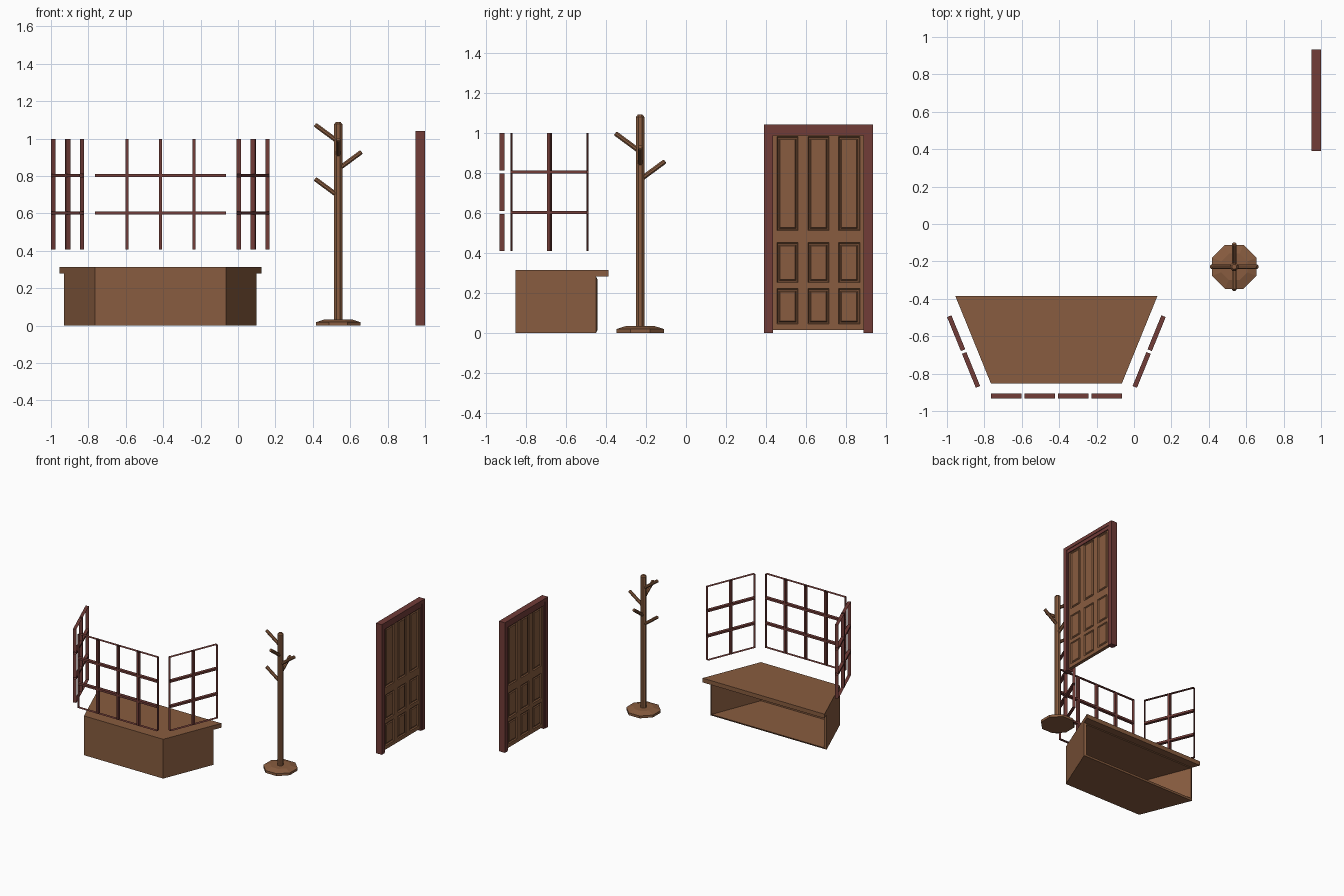
import bpy, bmesh, math
from mathutils import Vector, Matrix

if "Cube" in bpy.data.objects:
    bpy.data.objects.remove(bpy.data.objects["Cube"])


def material(name, rgb):
    m = bpy.data.materials.new(name)
    m.diffuse_color = (*rgb, 1)
    m.use_nodes = True
    m.node_tree.nodes["Principled BSDF"].inputs["Base Color"].default_value = m.diffuse_color
    return m


BROWN = material("brown wood", (0.246, 0.107, 0.050))
RED = material("dark red wood", (0.165, 0.045, 0.039))


def finish(name, bm, mat, fix=True):
    if fix:
        bmesh.ops.recalc_face_normals(bm, faces=bm.faces)
    me = bpy.data.meshes.new(name)
    bm.to_mesh(me)
    bm.free()
    me.materials.append(mat)
    ob = bpy.data.objects.new(name, me)
    bpy.context.collection.objects.link(ob)
    return ob


def prism(pts, offset):
    """Polygon of 3D points extruded along an offset."""
    bm = bmesh.new()
    f = bm.faces.new([bm.verts.new(p) for p in pts])
    r = bmesh.ops.extrude_face_region(bm, geom=[f], use_keep_orig=True)
    moved = [v for v in r["geom"] if isinstance(v, bmesh.types.BMVert)]
    bmesh.ops.translate(bm, verts=moved, vec=offset)
    bmesh.ops.recalc_face_normals(bm, faces=bm.faces)
    return bm


def lathe(name, profile, matrix, mat, sides=8):
    """Closed low-poly turning from (radius to flat side, height) pairs."""
    bm = bmesh.new()
    k = 1 / math.cos(math.pi / sides)
    rings = []
    for r, z in profile:
        angles = [(i + 0.5) * 2 * math.pi / sides for i in range(sides)]
        rings.append([bm.verts.new(matrix @ Vector((r * k * math.cos(a), r * k * math.sin(a), z)))
                      for a in angles])
    for a, b in zip(rings, rings[1:]):
        for i in range(sides):
            j = (i + 1) % sides
            bm.faces.new((a[i], a[j], b[j], b[i]))
    bm.faces.new(rings[0][::-1])
    bm.faces.new(rings[-1])
    return finish(name, bm, mat)


# ---- bench: trapezoid seat over a box that is open at the back
CX, YF, YB = -0.415, -0.853, -0.386


def half_width(y):
    return 0.35 + 0.19 * (y - YF) / (YB - YF)


def trapezoid(y_back, z):
    wf, wb = half_width(YF), half_width(y_back)
    return [(CX - wf, YF, z), (CX + wf, YF, z), (CX + wb, y_back, z), (CX - wb, y_back, z)]


finish("bench_seat", prism(trapezoid(YB, 0.28), (0, 0, 0.034)), BROWN)
bm = prism(trapezoid(-0.449, 0), (0, 0, 0.28))
back = max(bm.faces, key=lambda f: f.calc_center_median().y)
bmesh.ops.delete(bm, geom=[back], context='FACES_ONLY')
body = finish("bench_body", bm, BROWN, fix=False)
sol = body.modifiers.new("walls", 'SOLIDIFY')
sol.thickness = 0.015
sol.offset = -1
sol.use_even_offset = True


# ---- windows: lattice of bars with open outer edge
def window(name, columns, width, centre, angle, rows=3, z0=0.408, z1=0.997, gap=0.016, t=0.0125):
    def cuts(n, a, b):
        cell = (b - a - gap * (n - 1)) / n
        return [a + i * (cell + gap) + s for i in range(n) for s in (0, cell)]

    xs, zs = cuts(columns, -width / 2, width / 2), cuts(rows, z0, z1)
    place = Matrix.Translation((*centre, 0)) @ Matrix.Rotation(angle, 4, 'Z')
    bm = bmesh.new()

    def quad(*pts):
        bm.faces.new([bm.verts.new(place @ Vector(p)) for p in pts])

    for i in range(len(xs) - 1):
        for j in range(len(zs) - 1):
            a, b, c, d = xs[i], xs[i + 1], zs[j], zs[j + 1]
            if i % 2 or j % 2:      # bar faces, front and back
                quad((a, -t, c), (b, -t, c), (b, -t, d), (a, -t, d))
                quad((a, t, d), (b, t, d), (b, t, c), (a, t, c))
            else:                   # four inner sides of each pane opening
                quad((a, -t, c), (a, t, c), (b, t, c), (b, -t, c))
                quad((a, -t, d), (b, -t, d), (b, t, d), (a, t, d))
                quad((a, -t, c), (a, -t, d), (a, t, d), (a, t, c))
                quad((b, -t, c), (b, t, c), (b, t, d), (b, -t, d))
    bmesh.ops.remove_doubles(bm, verts=bm.verts, dist=0.0005)
    finish(name, bm, RED, fix=False)


slant = math.atan2(YB - YF, 0.19)
window("front_window", 4, 0.70, (CX, -0.92), 0)
window("left_window", 2, 0.408, (CX - 0.496, -0.682), -slant)
window("right_window", 2, 0.408, (CX + 0.496, -0.682), slant)

# ---- coat stand
P = Vector((0.536, -0.229, 0))
at = Matrix.Translation(P)
lathe("stand_base", [(0.118, 0), (0.118, 0.019), (0.07, 0.034)], at, BROWN)
lathe("stand_pole", [(0.0215, 0.02), (0.0215, 1.077), (0.012, 1.09)], at, BROWN)
pegs = [(-1, 0, 1.073), (1, 0, 0.927), (-1, 0, 0.783), (0, -1, 0.995), (0, 1, 0.855)]
for n, (dx, dy, z) in enumerate(pegs):
    tip = P + Vector((dx * 0.122, dy * 0.122, z))
    root = P + Vector((0, 0, z - 0.09))
    d = tip - root
    m = Matrix.Translation(root) @ d.to_track_quat('Z', 'Y').to_matrix().to_4x4()
    L = d.length
    lathe(f"stand_peg_{n + 1}", [(0.012, 0), (0.012, L - 0.002), (0.009, L + 0.003)], m, BROWN)

# ---- door frame: outer arch and slightly thinner inner stop
DX, DY = 0.974, 0.6615


def arch(name, outer, inner, top, under, half):
    o, i = outer, inner
    yz = [(-o, 0), (-i, 0), (-i, under), (i, under), (i, 0), (o, 0), (o, top), (-o, top)]
    pts = [(DX - half, DY + y, z) for y, z in yz]
    finish(name, prism(pts, (2 * half, 0, 0)), RED)


arch("door_frame", 0.2725, 0.238, 1.04, 1.012, 0.026)
arch("door_stop", 0.240, 0.226, 1.014, 0.985, 0.021)

# ---- door leaf: nine moulded panels, mirrored to both sides
ys = [-0.228] + [c + s for c in (-0.154, 0, 0.154) for s in (-0.053, 0.053)] + [0.228]
zs = [0.014, 0.044, 0.22, 0.25, 0.45, 0.51, 0.98, 0.987]
bm = bmesh.new()
grid = [[bm.verts.new((0.013, y, z)) for z in zs] for y in ys]
panels = []
for i in range(len(ys) - 1):
    for j in range(len(zs) - 1):
        f = bm.faces.new((grid[i][j], grid[i + 1][j], grid[i + 1][j + 1], grid[i][j + 1]))
        if i % 2 and j % 2:
            panels.append(f)
bm.normal_update()
rim = [e for e in bm.edges if e.is_boundary]
for thick, depth in ((0.007, -0.008), (0.008, 0.0), (0.007, 0.006)):
    bmesh.ops.inset_individual(bm, faces=panels, thickness=thick, depth=depth)
r = bmesh.ops.extrude_edge_only(bm, edges=rim)
for v in r["geom"]:
    if isinstance(v, bmesh.types.BMVert):
        v.co.x = 0
leaf = finish("door_leaf", bm, BROWN)
leaf.location = (DX, DY, 0)
leaf.modifiers.new("both_sides", 'MIRROR').use_axis[0] = True
